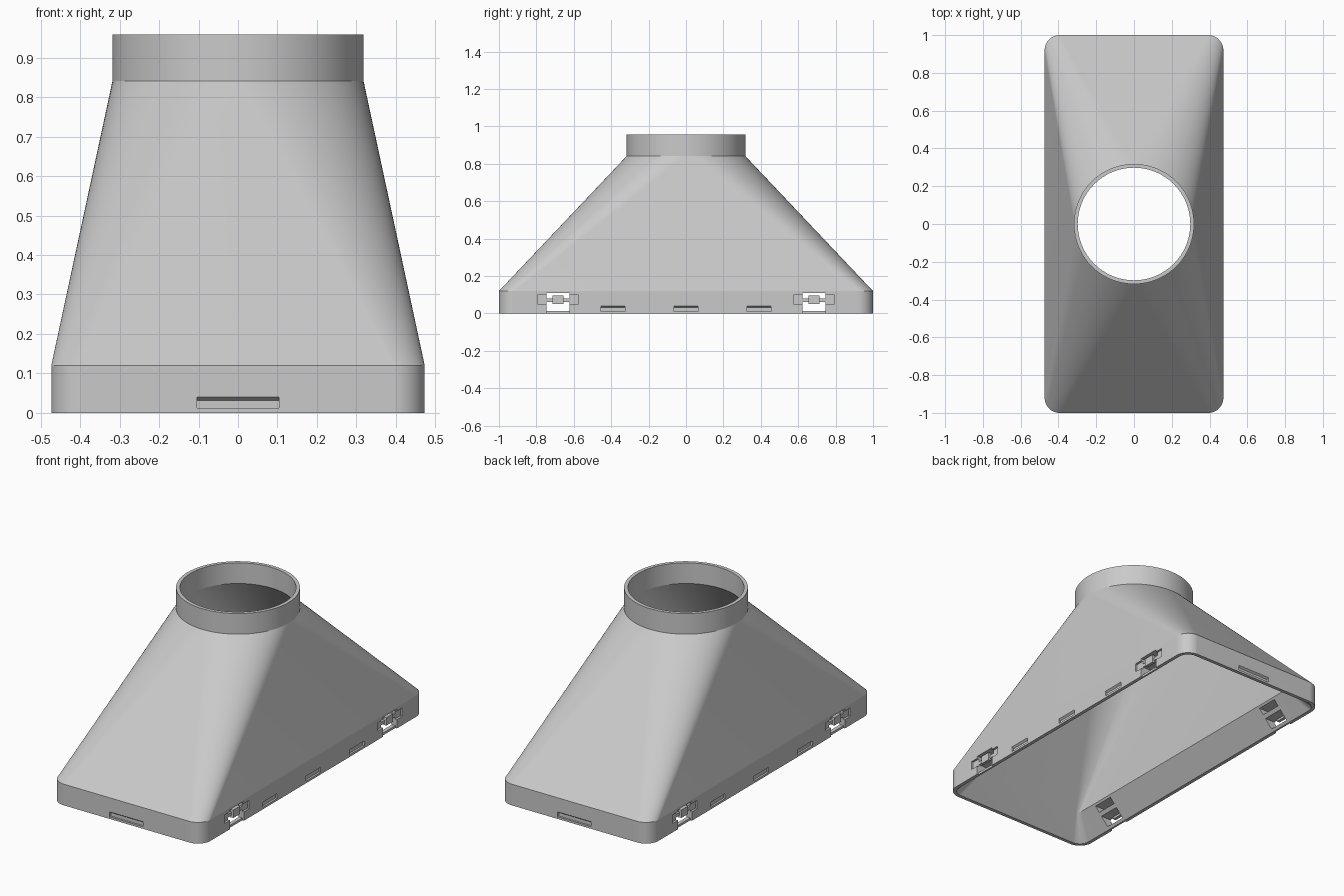
import bpy, bmesh, math

cube = bpy.data.objects.get("Cube")
if cube:
    bpy.data.objects.remove(cube, do_unlink=True)

HX, HY, RAD, WALL = 0.473, 1.0, 0.08, 0.02   # base half sizes, corner radius, wall
FLANGE = 0.125                               # wall thickness at the top of the base
COLLAR, SEG = 0.318, 24                      # collar radius, segments per corner

grey = bpy.data.materials.new("matte grey")
grey.use_nodes = True
grey.diffuse_color = (0.59, 0.59, 0.59, 1)
grey.node_tree.nodes["Principled BSDF"].inputs["Base Color"].default_value = (0.59, 0.59, 0.59, 1)


def make_object(name, bm):
    bmesh.ops.recalc_face_normals(bm, faces=bm.faces)
    mesh = bpy.data.meshes.new(name)
    bm.to_mesh(mesh)
    bm.free()
    mesh.materials.append(grey)
    obj = bpy.data.objects.new(name, mesh)
    bpy.context.collection.objects.link(obj)
    return obj


def ring(hx, hy, r, z):
    """Rounded rectangle; a circle when hx = hy = r."""
    pts = []
    for q, (sx, sy) in enumerate([(1, 1), (-1, 1), (-1, -1), (1, -1)]):
        for i in range(SEG + 1):
            a = math.pi / 2 * (q + i / SEG)
            pts.append((sx * (hx - r) + r * math.cos(a), sy * (hy - r) + r * math.sin(a), z))
    return pts


def base_ring(inset, z):
    return ring(HX - inset, HY - inset, max(RAD - inset, 0.02), z)


def collar_ring(inset, z):
    r = COLLAR - inset
    return ring(r, r, r, z)


# Funnel shell: outside going up, inside coming back down to a bevelled thin rim
bm = bmesh.new()
rings = [base_ring(0, 0), base_ring(0, 0.12), collar_ring(0, 0.841), collar_ring(0, 0.958),
         collar_ring(WALL, 0.958), collar_ring(WALL, 0.841), base_ring(FLANGE, 0.12), base_ring(WALL, 0)]
loops = [[bm.verts.new(p) for p in pts] for pts in rings]
for k, low in enumerate(loops):
    high = loops[(k + 1) % len(loops)]
    for i in range(len(low)):
        j = (i + 1) % len(low)
        bm.faces.new((low[i], low[j], high[j], high[i]))
bmesh.ops.remove_doubles(bm, verts=bm.verts, dist=1e-5)
shell = make_object("funnel_shell", bm)


def add_prism(bm, angle, wall, centre, half, profile):
    """Extrude a (depth, height) profile along the wall facing the given angle."""
    c, s = math.cos(angle), math.sin(angle)
    ends = []
    for t in (centre - half, centre + half):
        ends.append([bm.verts.new(((wall - d) * c - t * s, (wall - d) * s + t * c, z))
                     for d, z in profile])
    a, b = ends
    n = len(a)
    bm.faces.new(a)
    bm.faces.new(b[::-1])
    for i in range(n):
        bm.faces.new((a[i], b[i], b[(i + 1) % n], a[(i + 1) % n]))


def rect(d0, d1, z0, z1):
    return [(d0, z0), (d1, z0), (d1, z1), (d0, z1)]


SIDES = (0, math.pi)
CLIPS = (-0.685, 0.685)
SLOT = [(-0.02, 0.012), (0.011, 0.012), (0.011, 0.032), (0, 0.040), (-0.02, 0.040)]


def clip_parts(bm, half, profile):
    for angle in SIDES:
        for y in CLIPS:
            add_prism(bm, angle, HX, y, half, profile)


def cut(bm):
    cutter = make_object("cutter", bm)
    cutter.hide_render = True
    mod = shell.modifiers.new("cut", 'BOOLEAN')
    mod.operation = 'DIFFERENCE'
    mod.solver = 'EXACT'
    mod.object = cutter
    bpy.context.view_layer.objects.active = shell
    bpy.ops.object.modifier_apply(modifier=mod.name)
    bpy.data.objects.remove(cutter, do_unlink=True)


# Slanted latch slots on all four walls, and shallow clip pockets
bm = bmesh.new()
for angle in SIDES:
    for y in (-0.39, 0, 0.39):
        add_prism(bm, angle, HX, y, 0.065, SLOT)
    add_prism(bm, angle + math.pi / 2, HY, 0, 0.104, SLOT)
clip_parts(bm, 0.11, rect(-0.02, 0.012, 0.05, 0.098))
cut(bm)

# Notches in the rim and tunnels above the clip bars
bm = bmesh.new()
clip_parts(bm, 0.062, rect(-0.02, 0.01, -0.02, 0.051))
clip_parts(bm, 0.062, rect(-0.02, 0.16, 0.08, 0.11))
cut(bm)

# Tunnels below the clip bars
bm = bmesh.new()
clip_parts(bm, 0.062, rect(-0.02, 0.16, 0.013, 0.062))
cut(bm)

# Clip tabs in the middle of each pocket
bm = bmesh.new()
clip_parts(bm, 0.03, rect(0.002, 0.02, 0.05, 0.095))
make_object("clip_tabs", bm)

# Smooth the corners and collar, keep the creases
bpy.ops.object.select_all(action='DESELECT')
shell.select_set(True)
bpy.context.view_layer.objects.active = shell
bpy.ops.object.shade_smooth_by_angle(angle=math.radians(10))
